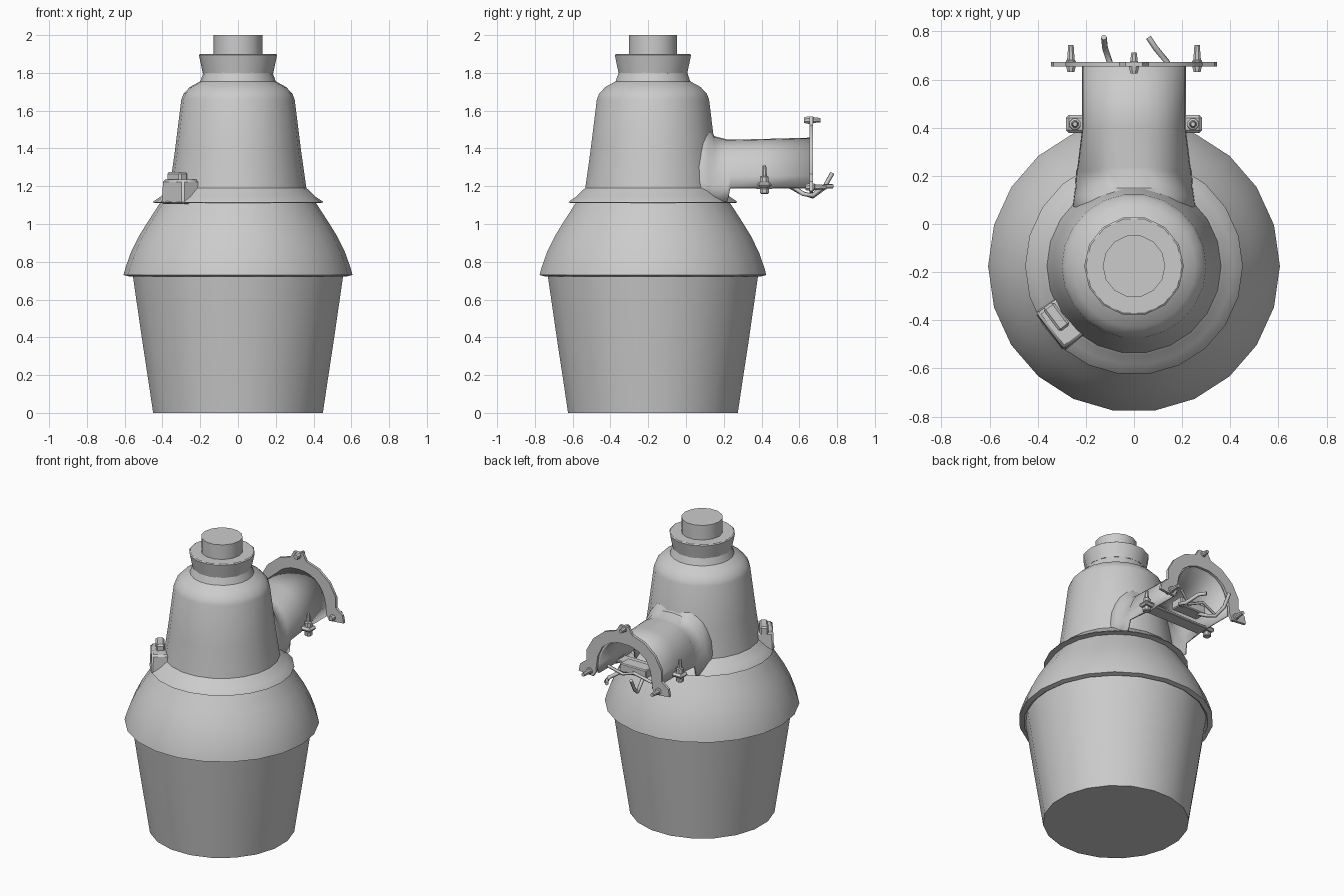
import bpy, bmesh, math
from mathutils import Vector, Matrix

if "Cube" in bpy.data.objects:
    bpy.data.objects.remove(bpy.data.objects["Cube"])

AX = -0.175  # y of the lamp's vertical axis


def finish(name, bm, angle=35):
    bmesh.ops.recalc_face_normals(bm, faces=bm.faces[:])
    me = bpy.data.meshes.new(name)
    bm.to_mesh(me)
    bm.free()
    ob = bpy.data.objects.new(name, me)
    bpy.context.collection.objects.link(ob)
    bpy.ops.object.select_all(action='DESELECT')
    ob.select_set(True)
    bpy.context.view_layer.objects.active = ob
    bpy.ops.object.shade_smooth_by_angle(angle=math.radians(angle))
    return ob


def loft(bm, rings, closed=True):
    vs = [[bm.verts.new(p) for p in r] for r in rings]
    n = len(vs[0])
    for a, b in zip(vs, vs[1:]):
        for i in range(n if closed else n - 1):
            j = (i + 1) % n
            bm.faces.new((a[i], a[j], b[j], b[i]))
    return vs


def lathe(name, profile, n=20, cap_start=False, cap_end=False, matrix=None, angle=35):
    """Revolve (radius, height) pairs around z, then place by matrix."""
    bm = bmesh.new()
    rings = [[(r * math.cos(t), r * math.sin(t), z)
              for t in (2 * math.pi * (i + 0.5) / n - math.pi / 2 for i in range(n))]
             for r, z in profile]
    vs = loft(bm, rings)
    if cap_start:
        bm.faces.new(vs[0])
    if cap_end:
        bm.faces.new(vs[-1])
    bm.transform(matrix or Matrix.Translation((0, AX, 0)))
    return finish(name, bm, angle)


def box(name, size, loc, rot=0.0, bevel=0.0, taper=1.0):
    bm = bmesh.new()
    bmesh.ops.create_cube(bm, size=1)
    for v in bm.verts:
        k = taper if v.co.z > 0 else 1
        v.co = Vector((v.co.x * size[0] * k, v.co.y * size[1] * k, v.co.z * size[2]))
    if bevel:
        bmesh.ops.bevel(bm, geom=bm.edges[:], offset=bevel, segments=1, affect='EDGES')
    bm.transform(Matrix.Translation(loc) @ Matrix.Rotation(rot, 4, 'Z'))
    return finish(name, bm)


def wire(name, pts, r=0.012):
    cu = bpy.data.curves.new(name, 'CURVE')
    cu.dimensions = '3D'
    cu.bevel_depth = r
    cu.bevel_resolution = 1
    cu.use_fill_caps = True
    sp = cu.splines.new('POLY')
    sp.points.add(len(pts) - 1)
    for p, c in zip(sp.points, pts):
        p.co = (*c, 1)
    ob = bpy.data.objects.new(name, cu)
    bpy.context.collection.objects.link(ob)


# Lamp body, stacked from the bottom up
lathe("glass_shade", [(0.455, 0.0), (0.482, 0.18), (0.51, 0.36), (0.565, 0.735)],
      20, cap_start=True)
lathe("reflector_dome", [(0.55, 0.74), (0.575, 0.722), (0.606, 0.73), (0.597, 0.765), (0.567, 0.85),
                         (0.525, 0.935), (0.485, 1.0), (0.43, 1.085), (0.41, 1.115)], 22, angle=40)
lathe("housing", [(0.40, 1.11), (0.452, 1.113), (0.448, 1.12), (0.41, 1.145), (0.375, 1.18),
                  (0.362, 1.19), (0.335, 1.38), (0.30, 1.66), (0.288, 1.69), (0.255, 1.725),
                  (0.20, 1.755), (0.18, 1.81)], 22, angle=40)
lathe("neck_collar", [(0.165, 1.79), (0.187, 1.80), (0.207, 1.895), (0.20, 1.90), (0.12, 1.90)], 14)
lathe("top_cap", [(0.13, 1.89), (0.13, 2.0)], 14, cap_end=True)

# Mounting arm: a lofted arch shell, open below and at the wall end
bm = bmesh.new()
secs = [(0.02, 0.265, 1.12, 1.56), (0.12, 0.25, 1.12, 1.52), (0.15, 0.245, 1.12, 1.465),
        (0.22, 0.24, 1.12, 1.447), (0.235, 0.235, 1.19, 1.446), (0.40, 0.215, 1.19, 1.45),
        (0.655, 0.215, 1.19, 1.457)]
rings = []
for y, w, zb, zt in secs:
    ring = []
    for i in range(17):
        t = math.pi * i / 16
        c, s = math.cos(t), math.sin(t)
        ring.append((w * math.copysign(abs(c) ** 0.85, c), y, zb + (zt - zb) * s ** 0.85))
    rings.append(ring)
loft(bm, rings, closed=False)
arm = finish("mounting_arm", bm, 45)
sol = arm.modifiers.new("thickness", 'SOLIDIFY')
sol.thickness = 0.014
sol.offset = -1

# Arm end flange: arch strip with a top lug and two feet, (outer, inner) pairs
half = [((0.345, 1.175), (0.235, 1.165)), ((0.335, 1.225), (0.215, 1.20)),
        ((0.285, 1.265), (0.21, 1.25)), ((0.285, 1.335), (0.20, 1.315)),
        ((0.235, 1.425), (0.165, 1.385)), ((0.15, 1.495), (0.11, 1.425)),
        ((0.06, 1.525), (0.05, 1.445)), ((0.035, 1.57), (0.03, 1.447))]
strip = half + [((-a[0], a[1]), (-b[0], b[1])) for a, b in reversed(half)]
bm = bmesh.new()
rings = [[(o[0], 0.654, o[1]), (o[0], 0.672, o[1]), (i[0], 0.672, i[1]), (i[0], 0.654, i[1])]
         for o, i in strip]
vs = loft(bm, rings)
bm.faces.new(vs[0])
bm.faces.new(vs[-1])
finish("arm_flange", bm)

# Flange bolts pointing back
for k, (x, z) in enumerate([(-0.262, 1.195), (0.0, 1.55), (0.262, 1.195)]):
    y0 = 0.632 if x else 0.625
    m = Matrix.Translation((x, y0, z)) @ Matrix.Rotation(-math.pi / 2, 4, 'X')
    lathe(f"flange_bolt_{k}", [(0.016, 0.0), (0.022, 0.025), (0.022, 0.045), (0.017, 0.05),
                               (0.012, 0.112 if x else 0.088)], 8, True, True, m)

# Clamp bolts and lugs on both sides of the arm, with the plate between them
for s, side in ((-1, "left"), (1, "right")):
    lathe(f"clamp_bolt_{side}", [(0.02, 1.16), (0.026, 1.165), (0.026, 1.185), (0.018, 1.19),
                                 (0.018, 1.205), (0.026, 1.21), (0.024, 1.25), (0.015, 1.255),
                                 (0.01, 1.31)], 8, True, True, Matrix.Translation((s * 0.245, 0.415, 0)))
    box(f"clamp_lug_{side}", (0.085, 0.075, 0.03), (s * 0.24, 0.415, 1.208), bevel=0.012)
box("clamp_plate", (0.42, 0.09, 0.018), (0, 0.415, 1.195), bevel=0.004)
box("terminal_block", (0.2, 0.09, 0.06), (0, 0.53, 1.225), bevel=0.006)

# Loose wires at the wall end
wire("wire_left", [(-0.06, 0.53, 1.21), (-0.08, 0.61, 1.165), (-0.10, 0.67, 1.145),
                   (-0.12, 0.73, 1.19), (-0.125, 0.775, 1.27)])
wire("wire_right", [(0.05, 0.53, 1.22), (0.15, 0.62, 1.16), (0.14, 0.67, 1.15),
                    (0.09, 0.73, 1.20), (0.06, 0.775, 1.20)])
wire("wire_cross", [(-0.16, 0.60, 1.20), (-0.04, 0.62, 1.24), (0.06, 0.60, 1.20), (0.15, 0.64, 1.25)], 0.01)

# Light sensor on the housing rim
ang = math.atan2(-0.2, 0.15)
box("sensor_base", (0.2, 0.13, 0.13), (-0.30, -0.41, 1.17), ang, 0.012, 0.92)
box("sensor_eye", (0.12, 0.055, 0.06), (-0.322, -0.385, 1.245), ang, 0.01)
